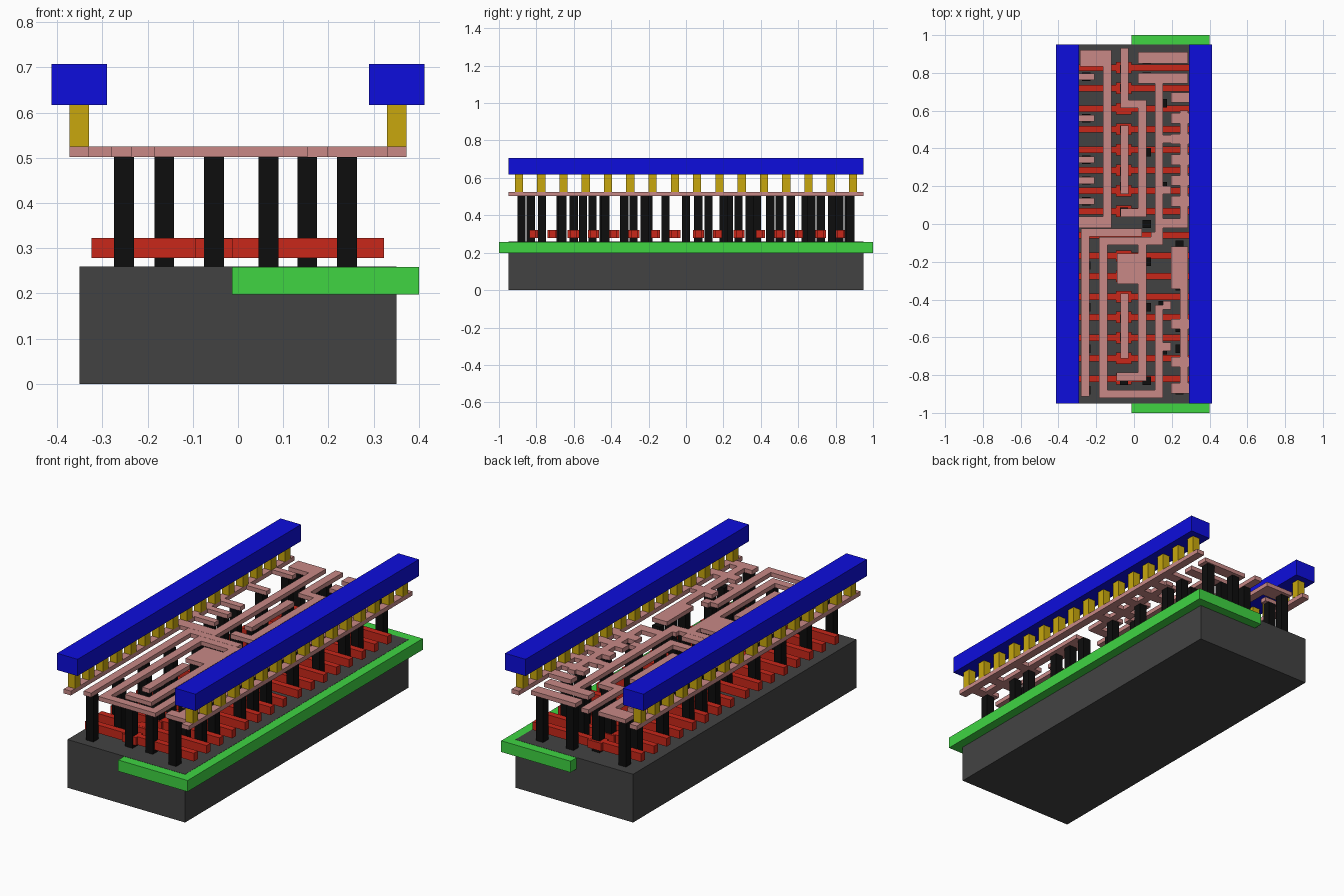
import bpy, bmesh


def material(name, rgb):
    m = bpy.data.materials.new(name)
    m.diffuse_color = (*rgb, 1)
    return m


DARK = material("dark_grey", (0.055, 0.055, 0.055))
GREEN = material("green", (0.05, 0.66, 0.055))
RED = material("red", (0.58, 0.02, 0.01))
BLACK = material("black", (0.004, 0.004, 0.004))
PINK = material("pink", (0.58, 0.25, 0.24))
GOLD = material("gold", (0.58, 0.39, 0.004))
BLUE = material("blue", (0.004, 0.004, 0.72))


def layer(name, rects, z0, z1, mat):
    """One object made of flat boxes, each given as x0, x1, y0, y1."""
    bm = bmesh.new()
    for x0, x1, y0, y1 in rects:
        vs = bmesh.ops.create_cube(bm, size=1)["verts"]
        for v in vs:
            v.co = (x1 if v.co.x > 0 else x0,
                    y1 if v.co.y > 0 else y0,
                    z1 if v.co.z > 0 else z0)
    me = bpy.data.meshes.new(name)
    bm.to_mesh(me)
    bm.free()
    me.materials.append(mat)
    ob = bpy.data.objects.new(name, me)
    bpy.context.collection.objects.link(ob)
    return ob


W = 0.022  # half width of a wire or contact


def square(x, y, h=W):
    return (x - h, x + h, y - h, y + h)


def wire(*pts):
    """Axis-aligned track through the points, as rectangles."""
    out = []
    for i, ((ax, ay), (bx, by)) in enumerate(zip(pts, pts[1:])):
        x0, x1, y0, y1 = min(ax, bx) - W, max(ax, bx) + W, min(ay, by) - W, max(ay, by) + W
        if i:  # leave the corner square to the previous leg
            if ax == bx:
                y0, y1 = (ay + W, y1) if by > ay else (y0, ay - W)
            else:
                x0, x1 = (ax + W, x1) if bx > ax else (x0, ax - W)
        out.append((x0, x1, y0, y1))
    return out


# Base block and the well sunk into its top
layer("substrate", [(-0.35, 0.35, -0.95, 0.95)], 0, 0.2595, DARK)
layer("well", [(-0.013, 0.40, -1, 1)], 0.198, 0.2585, GREEN)

# Gate bars, each with a wider pad around its contact
gates = [-0.82 + 0.1085 * i for i in range(8)] + [0.067 + 0.1085 * i for i in range(8)]
bars = [(-0.324, 0.323, y - 0.017, y + 0.017) for y in gates]
pads = [(-0.095, -0.012, y - 0.03, y + 0.03) for y in gates]
layer("gate_bars", bars, 0.278, 0.322, RED)
layer("gate_pads", pads, 0.2785, 0.3215, RED)

# Contact posts by column
columns = {
    -0.252: [-0.88, -0.66, -0.44, -0.22, 0.12, 0.23, 0.34, 0.56, 0.78, 0.88],
    -0.163: [-0.77, -0.55, -0.33, -0.11],
    -0.053: [-0.83, -0.60, -0.50, -0.28, -0.20, 0.065, 0.20, 0.28, 0.50, 0.72, 0.82],
    0.067: [-0.83, -0.44, -0.20, 0.0, 0.38, 0.78, 0.87],
    0.153: [-0.67, -0.43, 0.0, 0.20, 0.45, 0.64],
    0.241: [-0.88, -0.66, -0.55, -0.33, -0.22, -0.11, 0.12, 0.34, 0.56, 0.67, 0.88],
}
layer("contact_posts", [square(x, y) for x, ys in columns.items() for y in ys],
      0.2595, 0.502, BLACK)

# Local wiring: two edge rails with tongues
wires = [(-0.373, -0.33, -0.95, 0.95), (0.33, 0.373, -0.95, 0.95)]
wires += [(-0.33, -0.21, y - 0.018, y + 0.018) for y in (0.78, 0.56, 0.34, 0.23, 0.12)]
wires += [(0.197, 0.33, y - 0.027, y + 0.027)
          for y in (0.67, 0.56, 0.45, 0.34, 0.23, 0.12, -0.53, -0.73, -0.87)]
# Left tracks
wires += [(-0.285, -0.12, 0.835, 0.92)]
wires += wire((-0.142, 0.813), (-0.142, 0.0))
wires += [(-0.33, -0.164, -0.022, 0.04)]
wires += wire((-0.258, -0.89), (-0.258, -0.045), (0.02, -0.045))
wires += wire((0.132, -0.45), (0.132, -0.90), (-0.163, -0.90), (-0.163, -0.09), (0.07, -0.09))
# Centre tracks
wires += wire((-0.05, 0.91), (-0.05, 0.635), (0.043, 0.635), (0.043, 0.06), (-0.05, 0.06))
wires += wire((-0.05, 0.50), (-0.05, 0.18))
wires += wire((-0.05, -0.39), (-0.05, -0.69))
wires += wire((0.043, -0.112), (0.043, -0.808), (-0.07, -0.808))
wires += [(-0.09, 0.021, -0.318, -0.155)]
# Right tracks
wires += [(0.021, 0.285, 0.85, 0.91), (0.021, 0.285, 0.745, 0.80)]
wires += wire((0.132, 0.723), (0.132, -0.02))
wires += [(0.154, 0.197, y - 0.022, y + 0.022) for y in (0.45, 0.18, -0.43, -0.65)]
wires += [(0.154, 0.285, -0.022, 0.03), (0.09, 0.154, -0.11, -0.042)]
wires += [(0.197, 0.285, -0.345, -0.12), (0.243, 0.285, -0.88, -0.345), (0.243, 0.285, 0.03, 0.60)]
layer("local_wiring", wires, 0.502, 0.525, PINK)

# Via posts and the two power rails
via_y = [-0.893 + 1.786 * i / 15 for i in range(16)]
layer("via_posts", [square(x, y) for x in (-0.351, 0.351) for y in via_y], 0.525, 0.617, GOLD)
layer("power_rail_left", [(-0.412, -0.29, -0.95, 0.95)], 0.617, 0.707, BLUE)
layer("power_rail_right", [(0.29, 0.412, -0.95, 0.95)], 0.617, 0.707, BLUE)
